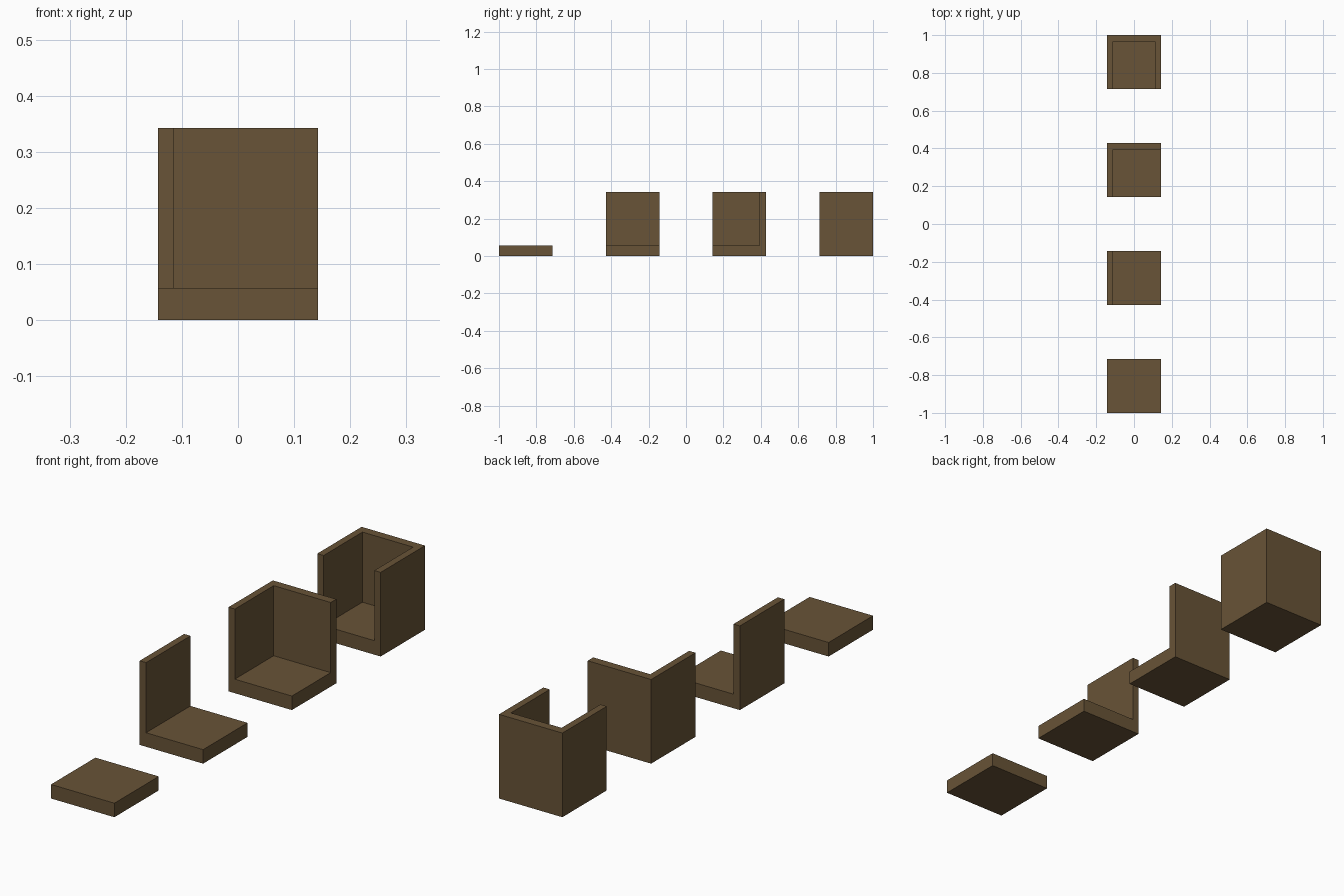
import bpy, bmesh
from mathutils import Vector

if "Cube" in bpy.data.objects:
    bpy.data.objects.remove(bpy.data.objects["Cube"])

SIZE = 2 / 7          # footprint and wall height
BASE = 0.0571         # slab thickness
SIDE = 0.0286         # side wall thickness
BACK = 0.0357         # back wall thickness
H = SIZE / 2

wood = bpy.data.materials.new("dark_brown_wood")
wood.diffuse_color = (0.138, 0.087, 0.038, 1)
wood.use_nodes = True
wood.node_tree.nodes["Principled BSDF"].inputs["Base Color"].default_value = wood.diffuse_color

# Rule for each wall: is a point of the slab's top under that wall?
WALLS = {
    "left": lambda c: c.x < -H + SIDE,
    "back": lambda c: c.y > H - BACK,
    "right": lambda c: c.x > H - SIDE,
}


def piece(name, y, walls):
    """Slab with the named walls extruded from its top."""
    bm = bmesh.new()
    bmesh.ops.create_cube(bm, size=1)
    bmesh.ops.scale(bm, vec=(SIZE, SIZE, BASE), verts=bm.verts)
    bmesh.ops.translate(bm, vec=(0, 0, BASE / 2), verts=bm.verts)

    # score the slab along the inner wall lines
    cuts = {"left": ((-H + SIDE, 0, 0), (1, 0, 0)),
            "right": ((H - SIDE, 0, 0), (1, 0, 0)),
            "back": ((0, H - BACK, 0), (0, 1, 0))}
    for w in walls:
        co, no = cuts[w]
        bmesh.ops.bisect_plane(bm, geom=bm.verts[:] + bm.edges[:] + bm.faces[:],
                               plane_co=co, plane_no=no)

    # raise the walls
    bm.normal_update()
    top = [f for f in bm.faces if f.normal.z > 0.9
           and any(WALLS[w](f.calc_center_median()) for w in walls)]
    if top:
        ext = bmesh.ops.extrude_face_region(bm, geom=top)["geom"]
        verts = [v for v in ext if isinstance(v, bmesh.types.BMVert)]
        bmesh.ops.translate(bm, vec=Vector((0, 0, SIZE)), verts=verts)
        old = [f for f in top if f.is_valid]
        if old:
            bmesh.ops.delete(bm, geom=old, context='FACES')

    # merge flush faces into clean flat sides
    bmesh.ops.dissolve_limit(bm, angle_limit=0.01, verts=bm.verts, edges=bm.edges)
    bmesh.ops.recalc_face_normals(bm, faces=bm.faces)
    mesh = bpy.data.meshes.new(name)
    bm.to_mesh(mesh)
    bm.free()
    mesh.materials.append(wood)
    obj = bpy.data.objects.new(name, mesh)
    obj.location.y = y
    bpy.context.collection.objects.link(obj)


# Row of four pieces, each with one more wall than the last
pieces = [("plain_slab", []),
          ("one_wall_slab", ["left"]),
          ("corner_slab", ["left", "back"]),
          ("three_wall_slab", ["left", "back", "right"])]
for i, (name, walls) in enumerate(pieces):
    piece(name, (i - 1.5) * 2 * SIZE, walls)
